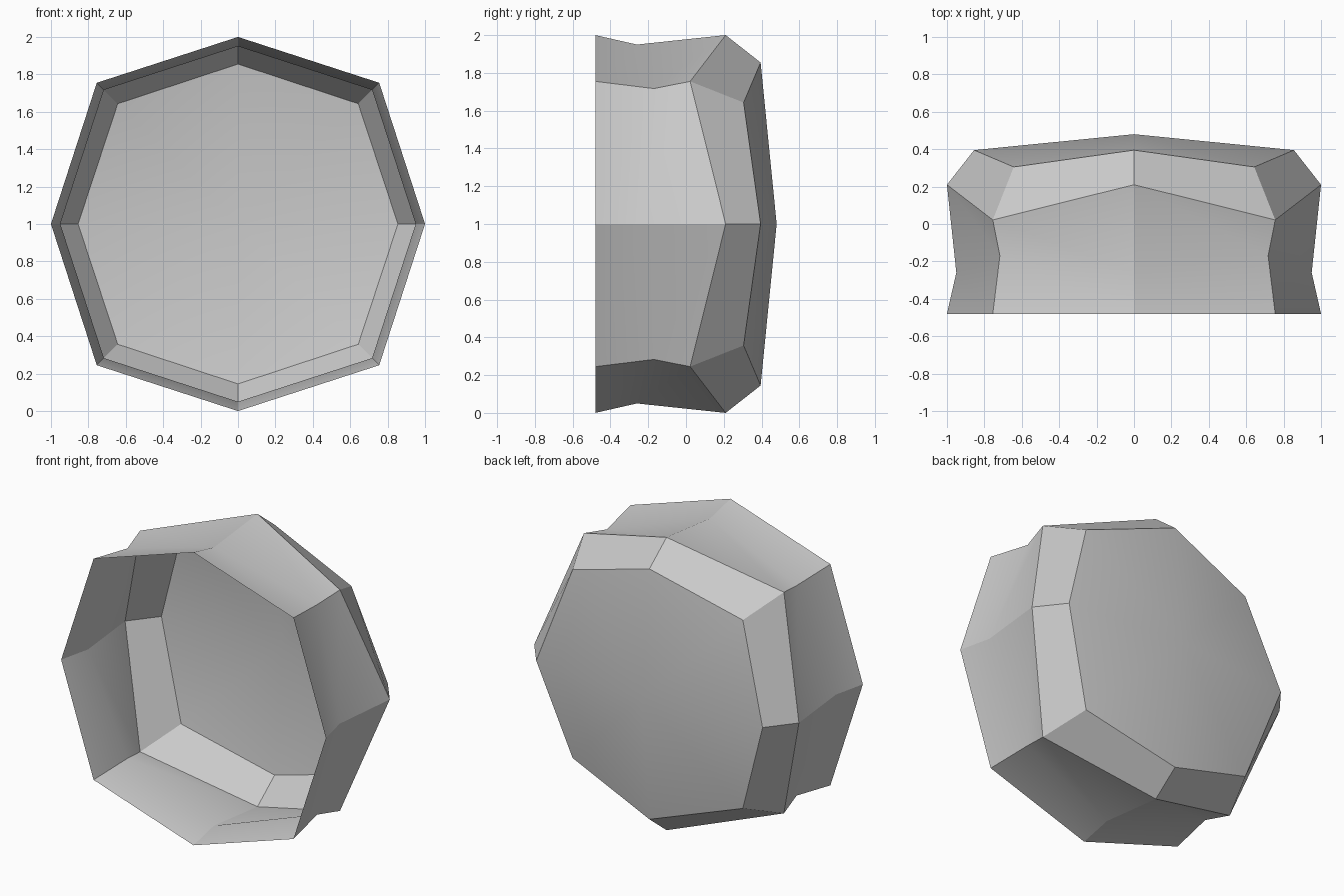
import bpy
import bmesh
import math

cube = bpy.data.objects.get("Cube")
if cube:
    bpy.data.objects.remove(cube, do_unlink=True)

# One plain grey material
grey = bpy.data.materials.new("plain_grey")
grey.use_nodes = True
color = (0.6, 0.6, 0.6, 1.0)
grey.diffuse_color = color
grey.node_tree.nodes["Principled BSDF"].inputs["Base Color"].default_value = color

# Profiles from open rim to back: (radius, y) on the axes,
# and (x and z offset, y) on the diagonals
AXIS = [(1.0, -0.48), (0.95, -0.26), (1.0, 0.21), (0.855, 0.395)]
DIAGONAL = [(0.755, -0.48), (0.717, -0.17), (0.755, 0.022), (0.643, 0.305)]
SIDES = 8
CENTRE_Z = 1.0

bm = bmesh.new()
rings = []
for axis, diagonal in zip(AXIS, DIAGONAL):
    ring = []
    for i in range(SIDES):
        angle = i * math.tau / SIDES
        if i % 2:
            radius, y = diagonal[0] * math.sqrt(2), diagonal[1]
        else:
            radius, y = axis
        ring.append(bm.verts.new((radius * math.cos(angle), y,
                                  CENTRE_Z + radius * math.sin(angle))))
    rings.append(ring)

# Walls and bevel
for outer, inner in zip(rings, rings[1:]):
    for i in range(SIDES):
        j = (i + 1) % SIDES
        bm.faces.new((outer[i], outer[j], inner[j], inner[i]))

# Shallow domed back: four quads meeting at the centre
centre = bm.verts.new((0, 0.48, CENTRE_Z))
last = rings[-1]
for i in range(0, SIDES, 2):
    bm.faces.new((centre, last[i], last[i + 1], last[(i + 2) % SIDES]))

# Point the normals out of the shell
bmesh.ops.recalc_face_normals(bm, faces=bm.faces)
if sum(f.normal.y for f in bm.faces if centre in f.verts) < 0:
    bmesh.ops.reverse_faces(bm, faces=bm.faces)

mesh = bpy.data.meshes.new("open_shell")
bm.to_mesh(mesh)
bm.free()
mesh.materials.append(grey)
shell = bpy.data.objects.new("open_shell", mesh)
bpy.context.collection.objects.link(shell)

# Smooth gentle bends, keep the ridges sharp
bpy.ops.object.select_all(action="DESELECT")
shell.select_set(True)
bpy.context.view_layer.objects.active = shell
bpy.ops.object.shade_smooth_by_angle(angle=math.radians(30))
